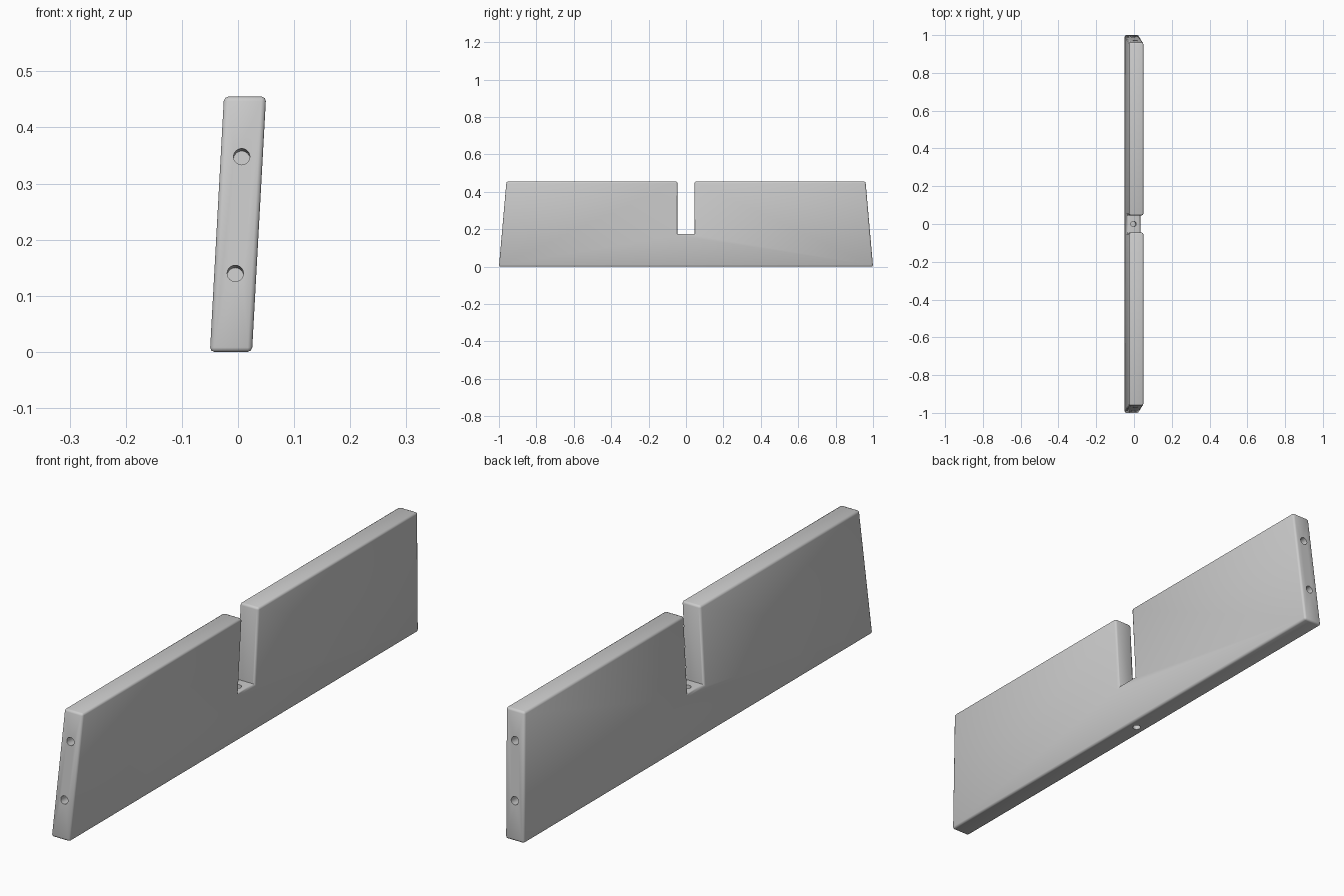
import bpy, bmesh, math
from mathutils import Vector

if "Cube" in bpy.data.objects:
    bpy.data.objects.remove(bpy.data.objects["Cube"])

H, SHEAR, T = 0.455, 0.025 / 0.455, 0.075   # height, lean in x per z, thickness
SLOT, FLOOR = 0.046, 0.175
TOP_Y = 0.96


def mid_x(z):
    return -0.0125 + z * SHEAR


# Board: notched side profile, extruded across the leaning thickness
half = [(1.0, 0), (TOP_Y, H), (SLOT, H), (SLOT, FLOOR)]
profile = half + [(-y, z) for y, z in reversed(half)]
bm = bmesh.new()
rings = [[bm.verts.new((mid_x(z) + s * T / 2, y, z)) for y, z in profile] for s in (-1, 1)]
bm.faces.new(rings[0])
bm.faces.new(rings[1][::-1])
n = len(profile)
for i in range(n):
    j = (i + 1) % n
    bm.faces.new((rings[0][i], rings[1][i], rings[1][j], rings[0][j]))
bmesh.ops.recalc_face_normals(bm, faces=bm.faces)

# Softened edges everywhere except the inner corners of the slot
edges = [e for e in bm.edges if e.is_convex]
bmesh.ops.bevel(bm, geom=edges, offset=0.008, segments=2, profile=0.5, affect='EDGES')
mesh = bpy.data.meshes.new("slotted_board")
bm.to_mesh(mesh)
bm.free()
board = bpy.data.objects.new("slotted_board", mesh)
bpy.context.collection.objects.link(board)


# Blind dowel holes
def drill(name, pos, axis, depth=0.05, radius=0.0145):
    bpy.ops.mesh.primitive_cylinder_add(vertices=32, radius=radius, depth=depth * 2, location=pos)
    hole = bpy.context.object
    hole.name = name
    hole.rotation_euler = Vector(axis).to_track_quat('Z', 'Y').to_euler()
    hole.hide_render = True
    mod = board.modifiers.new(name, 'BOOLEAN')
    mod.operation = 'DIFFERENCE'
    mod.solver = 'EXACT'
    mod.object = hole
    bpy.context.view_layer.objects.active = board
    bpy.ops.object.modifier_apply(modifier=name)
    bpy.data.objects.remove(hole, do_unlink=True)


for side in (-1, 1):
    for z in (0.14, 0.348):
        y = 1 - (1 - TOP_Y) * z / H
        drill("end_hole", (mid_x(z), side * y, z), (0, side * H, 1 - TOP_Y))
for z in (0, FLOOR):
    drill("centre_hole", (mid_x(z), 0, z), (SHEAR, 0, 1))

bpy.ops.object.select_all(action='DESELECT')
board.select_set(True)
bpy.context.view_layer.objects.active = board
bpy.ops.object.shade_smooth_by_angle(angle=math.radians(50))
